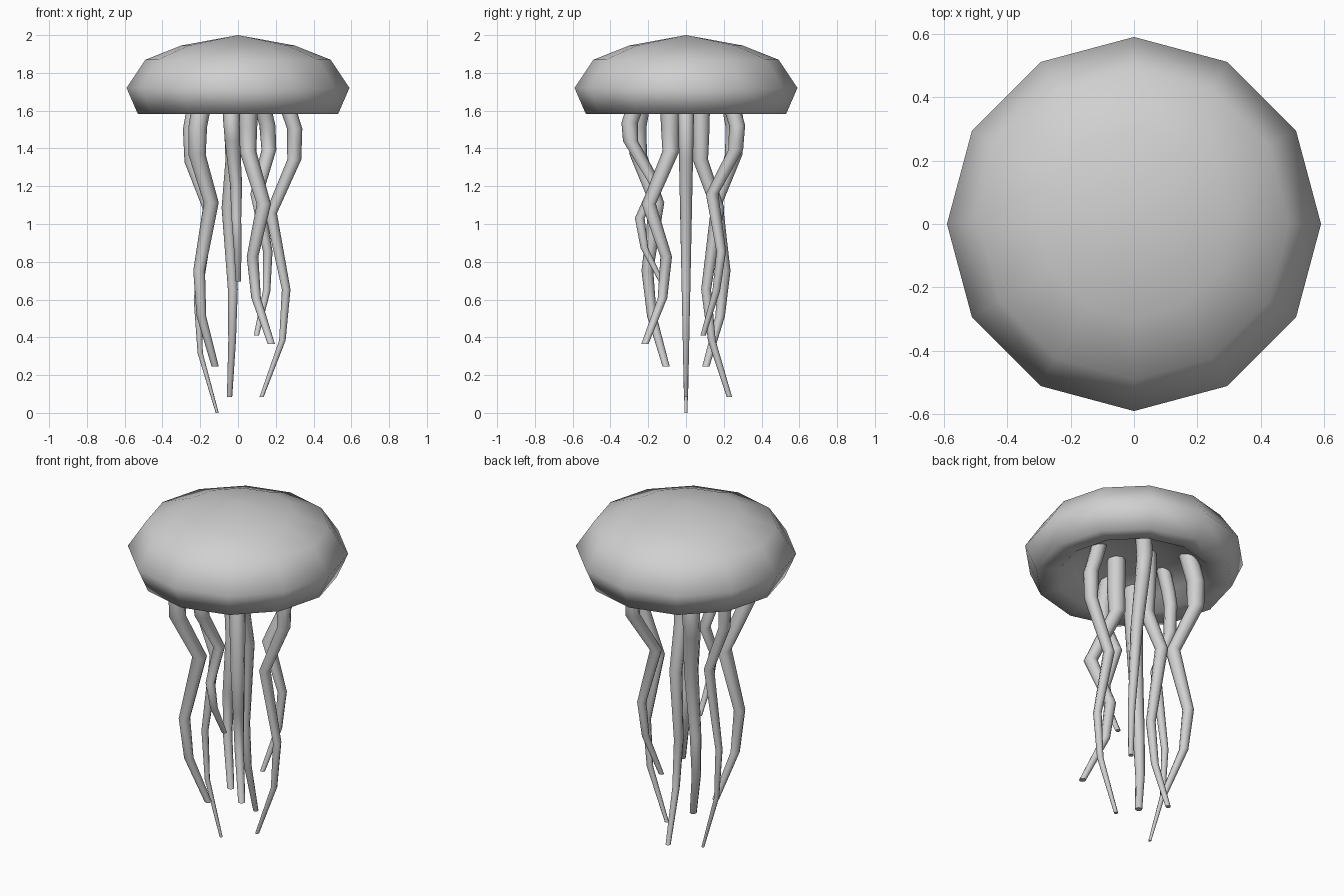
import bpy
import bmesh
import math

if "Cube" in bpy.data.objects:
    bpy.data.objects.remove(bpy.data.objects["Cube"])

grey = bpy.data.materials.new("soft grey")
grey.diffuse_color = (0.63, 0.63, 0.63, 1)
grey.use_nodes = True
grey.node_tree.nodes["Principled BSDF"].inputs["Base Color"].default_value = grey.diffuse_color


def finish(bm, name, angle):
    bmesh.ops.recalc_face_normals(bm, faces=bm.faces)
    mesh = bpy.data.meshes.new(name)
    bm.to_mesh(mesh)
    bm.free()
    mesh.materials.append(grey)
    obj = bpy.data.objects.new(name, mesh)
    bpy.context.collection.objects.link(obj)
    bpy.ops.object.select_all(action='DESELECT')
    obj.select_set(True)
    bpy.context.view_layer.objects.active = obj
    bpy.ops.object.shade_smooth_by_angle(angle=math.radians(angle))


def loft(rings, sides):
    """Join horizontal rings (x, y, z, radius) and close both ends."""
    bm = bmesh.new()
    loops = []
    for x, y, z, r in rings:
        if r == 0:
            loops.append([bm.verts.new((x, y, z))] * sides)
        else:
            loops.append([bm.verts.new((x + r * math.cos(2 * math.pi * i / sides),
                                        y + r * math.sin(2 * math.pi * i / sides), z))
                          for i in range(sides)])
    for a, b in zip(loops, loops[1:]):
        for i in range(sides):
            j = (i + 1) % sides
            bm.faces.new(list(dict.fromkeys((a[i], a[j], b[j], b[i]))))
    for loop in (loops[0], loops[-1]):
        if len(set(loop)) > 2:
            bm.faces.new(loop)
    return bm


# Bell: twelve-sided dome with a rounded lip and a shallow hollow underneath
profile = [(0, 2.0), (0.30, 1.945), (0.49, 1.87), (0.59, 1.72), (0.53, 1.582),
           (0.41, 1.59), (0.33, 1.66), (0.18, 1.70), (0, 1.71)]
finish(loft([(0, 0, z, r) for r, z in profile], 12), "bell", 150)

# Tentacles: each sways in and out from the bell axis at shared bend heights
ROOT_Z = 1.58


def tentacle(name, start_angle, end_angle, tip_z, elbow, thick, thin, root, sway):
    bends = (0, 0.05, 0.16, elbow, 0.62, 0.80, 1)
    rings = [(root, 1.72, 0)]
    rings += [(r, ROOT_Z + (tip_z - ROOT_Z) * t, t) for r, t in zip(sway, bends)]
    placed = []
    for r, z, t in rings:
        a = math.radians(start_angle + (end_angle - start_angle) * t)
        placed.append((r * math.cos(a), r * math.sin(a), z, thick + (thin - thick) * t))
    finish(loft(placed, 8), name + "_tentacle", 60)


tentacle("right", 0, 0, 0.085, 0.35, 0.042, 0.011, 0.235,
         (0.275, 0.30, 0.298, 0.175, 0.255, 0.235, 0.125))
tentacle("left", 180, 180, 0, 0.33, 0.038, 0.008, 0.20,
         (0.24, 0.255, 0.25, 0.15, 0.215, 0.20, 0.11))
for side, s in (("front", 1), ("back", -1)):
    tentacle(side + "_left", 231 * s, 221 * s, 0.245, 0.35, 0.051, 0.019, 0.285,
             (0.32, 0.335, 0.333, 0.21, 0.29, 0.265, 0.16))
tentacle("front", 263, 271, 0.695, 0.42, 0.045, 0.014, 0.25,
         (0.285, 0.30, 0.295, 0.16, 0.245, 0.22, 0.13))
tentacle("back", 110, 101, 0.085, 0.33, 0.046, 0.014, 0.085,
         (0.085, 0.085, 0.08, 0.175, 0.11, 0.14, 0.234))
tentacle("front_right", 302, 309, 0.365, 0.39, 0.050, 0.019, 0.10,
         (0.10, 0.10, 0.095, 0.24, 0.13, 0.157, 0.28))
tentacle("back_right", 61, 43, 0.41, 0.36, 0.044, 0.014, 0.26,
         (0.29, 0.312, 0.31, 0.17, 0.244, 0.22, 0.133))
